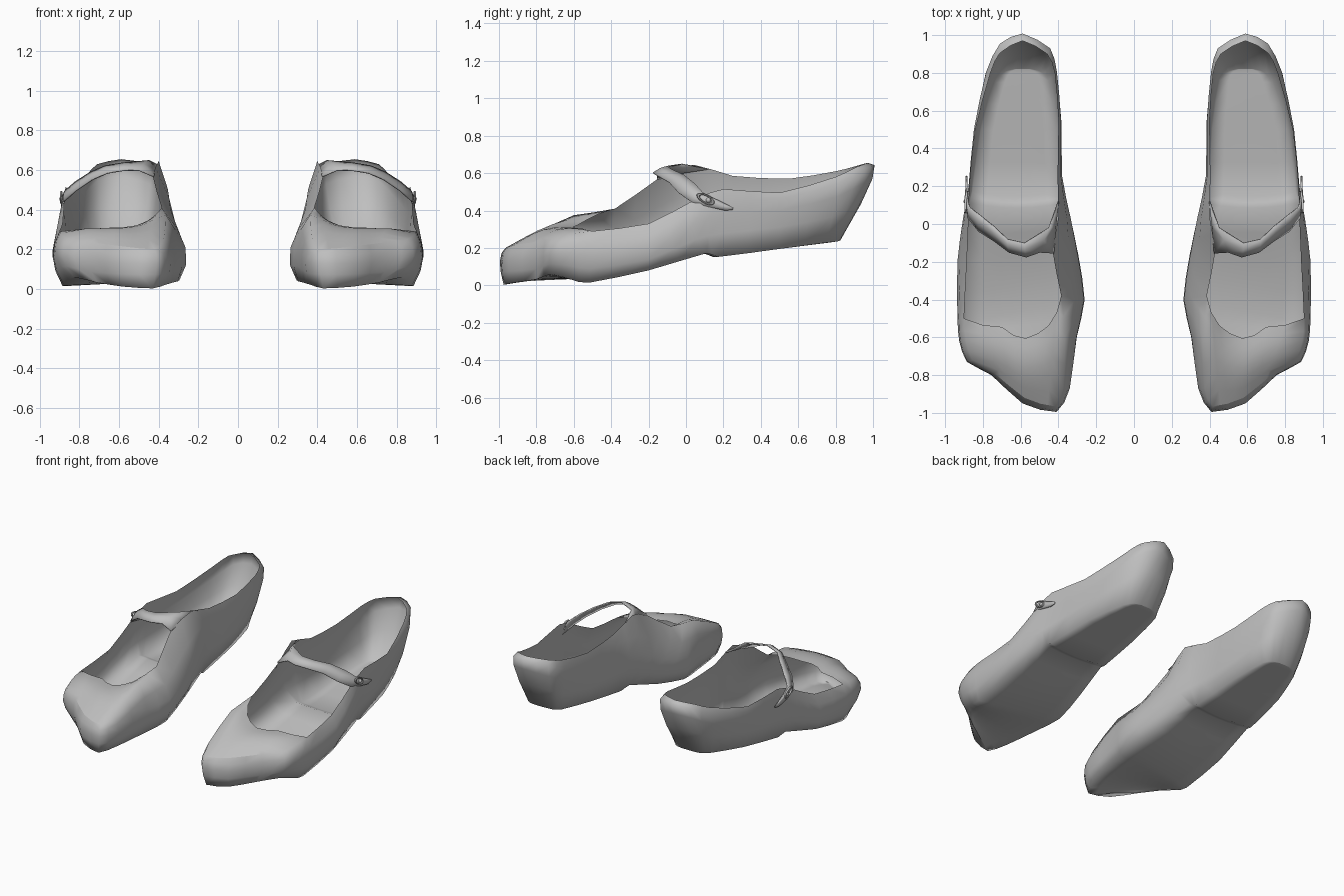
import bpy, bmesh, math
from mathutils import Vector

if "Cube" in bpy.data.objects:
    bpy.data.objects.remove(bpy.data.objects["Cube"])

grey = bpy.data.materials.new("plain_grey")
grey.diffuse_color = (0.52, 0.52, 0.52, 1)
grey.use_nodes = True
grey.node_tree.nodes["Principled BSDF"].inputs["Base Color"].default_value = grey.diffuse_color


def finish(name, bm, thickness=0.0, angle=42):
    """Turn a bmesh into a mirrored, smooth-shaded object."""
    bmesh.ops.remove_doubles(bm, verts=bm.verts, dist=0.0005)
    bmesh.ops.dissolve_degenerate(bm, edges=bm.edges, dist=0.0005)
    bmesh.ops.recalc_face_normals(bm, faces=bm.faces)
    me = bpy.data.meshes.new(name)
    bm.to_mesh(me)
    bm.free()
    me.materials.append(grey)
    ob = bpy.data.objects.new(name, me)
    bpy.context.collection.objects.link(ob)
    bpy.ops.object.select_all(action='DESELECT')
    ob.select_set(True)
    bpy.context.view_layer.objects.active = ob
    bpy.ops.object.shade_smooth_by_angle(angle=math.radians(angle))
    if thickness:
        mod = ob.modifiers.new("thickness", 'SOLIDIFY')
        mod.thickness = thickness
        mod.offset = 0
    mod = ob.modifiers.new("pair", 'MIRROR')
    mod.use_mirror_merge = False
    return ob


def contour(keys):
    """Closed smooth curve through the keys, one extra point per span."""
    p = [Vector(k) for k in keys]
    n, out = len(p), []
    for i in range(n):
        a, b, c, d = p[i - 1], p[i], p[(i + 1) % n], p[(i + 2) % n]
        out += [b, (b + c) * 0.54 - (a + d) * 0.04]
    return out


def grid(bm, rows, closed=False):
    """Skin a list of equally long point rows."""
    vs = [[bm.verts.new(p) for p in r] for r in rows]
    n = len(rows[0])
    for r, s in zip(vs, vs[1:]):
        for j in range(n if closed else n - 1):
            k = (j + 1) % n
            bm.faces.new((r[j], r[k], s[k], s[j]))
    return vs


# Contours run from the toe tip along the inner side, round the heel and back
rim = contour([
    (.42, -.965, .20), (.375, -.87, .25), (.365, -.60, .375), (.385, -.38, .41),
    (.43, -.15, .57), (.40, .04, .645), (.405, .25, .585), (.40, .55, .57),
    (.42, .80, .61), (.46, .90, .635), (.59, .97, .655), (.71, .905, .63),
    (.76, .80, .58), (.84, .50, .495), (.87, .20, .515), (.875, .05, .46),
    (.885, -.20, .33), (.90, -.50, .29), (.89, -.62, .275), (.855, -.72, .25),
    (.74, -.79, .235), (.58, -.92, .215)])
bulge = contour([
    (.41, -.995, .13), (.34, -.87, .14), (.305, -.60, .20), (.265, -.40, .21),
    (.295, -.18, .27), (.335, .03, .38), (.38, .25, .42), (.385, .55, .42),
    (.41, .80, .47), (.445, .925, .53), (.59, .997, .57), (.705, .955, .55),
    (.785, .80, .47), (.845, .50, .40), (.875, .20, .38), (.905, .03, .32),
    (.935, -.20, .20), (.935, -.50, .16), (.925, -.62, .17), (.885, -.73, .165),
    (.755, -.80, .14), (.59, -.95, .13)])
sole = contour([
    (.43, -.975, .003), (.365, -.85, .022), (.32, -.60, .035), (.295, -.40, .045),
    (.335, -.15, .095), (.375, .11, .175), (.395, .17, .152), (.415, .50, .195),
    (.455, .76, .228), (.50, .81, .235), (.59, .825, .24), (.68, .81, .235),
    (.73, .75, .228), (.81, .50, .195), (.855, .17, .152), (.87, .11, .172),
    (.895, -.20, .08), (.885, -.52, .014), (.87, -.61, .03), (.83, -.72, .06),
    (.71, -.80, .032), (.58, -.93, .012)])

# Shoe body: walls bulging between the three contours
bm = bmesh.new()
upper = [a * .375 + b * .75 - c * .125 for a, b, c in zip(rim, bulge, sole)]
lower = [c * .375 + b * .75 - a * .125 for a, b, c in zip(rim, bulge, sole)]
grid(bm, [rim, upper, bulge, lower, sole], closed=True)

# Sole: strips across from inner to outer side, bowed forward at the heel step
rows = []
for i in range(20):
    row = []
    for j in range(7):
        t = j / 6
        p = sole[i].lerp(sole[40 - i], t)
        if 9 <= i <= 12:
            p.y -= .025 * math.sin(math.pi * t)
        row.append(p)
    rows.append(row)
grid(bm, rows)
for end in ((19, 20, 21), (0, 40, 41, 42, 43)):
    bm.faces.new([bm.verts.new(sole[k]) for k in end])

# Toe cap: from the tip back to the curved edge of the opening
edge = [Vector(p) for p in (
    (.41, -.47, .38), (.455, -.54, .345), (.51, -.58, .322), (.575, -.605, .31),
    (.635, -.59, .307), (.70, -.545, .302), (.80, -.535, .297))]
tip = [rim[k] for k in (0, 43, 42, 41, 40)]
tip = [tip[j // 2].lerp(tip[(j + 1) // 2], .5) for j in range(9)]
rows = [tip]
for i in range(1, 7):
    s = i / 6
    mid = []
    for j, e in enumerate(edge):
        p = tip[j + 1].lerp(e, s)
        p.z += 0.035 * math.sin(math.pi * s)
        mid.append(p)
    rows.append([rim[i]] + mid + [rim[40 - i]])
grid(bm, rows)
finish("shoe_body", bm, angle=85)

# Strap over the instep, ending in a pointed tab on the outer side
front = [(.425, -.155, .568), (.50, -.15, .60), (.57, -.175, .60), (.66, -.15, .585),
         (.74, -.09, .55), (.82, -.04, .495), (.876, .03, .445), (.888, .12, .42),
         (.886, .21, .40), (.885, .25, .405)]
back = [(.40, .12, .622), (.45, -.02, .648), (.58, -.10, .635), (.67, -.08, .62),
        (.745, -.01, .588), (.82, .05, .54), (.872, .09, .495), (.886, .15, .465),
        (.886, .22, .43), (.885, .255, .412)]
bm = bmesh.new()
crest = [(Vector(a) + Vector(b)) / 2 + Vector((.003, 0, .006))
         for a, b in zip(front, back)]
grid(bm, [front, crest, back])
finish("strap", bm, thickness=0.008)

# Buckle: small oval ring with a round stud
bm = bmesh.new()
rows = []
for i in range(16):
    a = math.tau * i / 16
    ring = []
    for j in range(6):
        b = math.tau * j / 6
        r = 1 + .22 * math.cos(b)
        u, v = .04 * r * math.cos(a), .022 * r * math.sin(a)
        ring.append(Vector((.892 + .007 * math.sin(b), .105 + u, .462 - .4 * u + v)))
    rows.append(ring)
grid(bm, rows + rows[:1], closed=True)
finish("buckle", bm)

bm = bmesh.new()
bmesh.ops.create_uvsphere(bm, u_segments=10, v_segments=6, radius=.014)
bmesh.ops.translate(bm, verts=bm.verts, vec=(.889, .12, .455))
finish("buckle_stud", bm)
